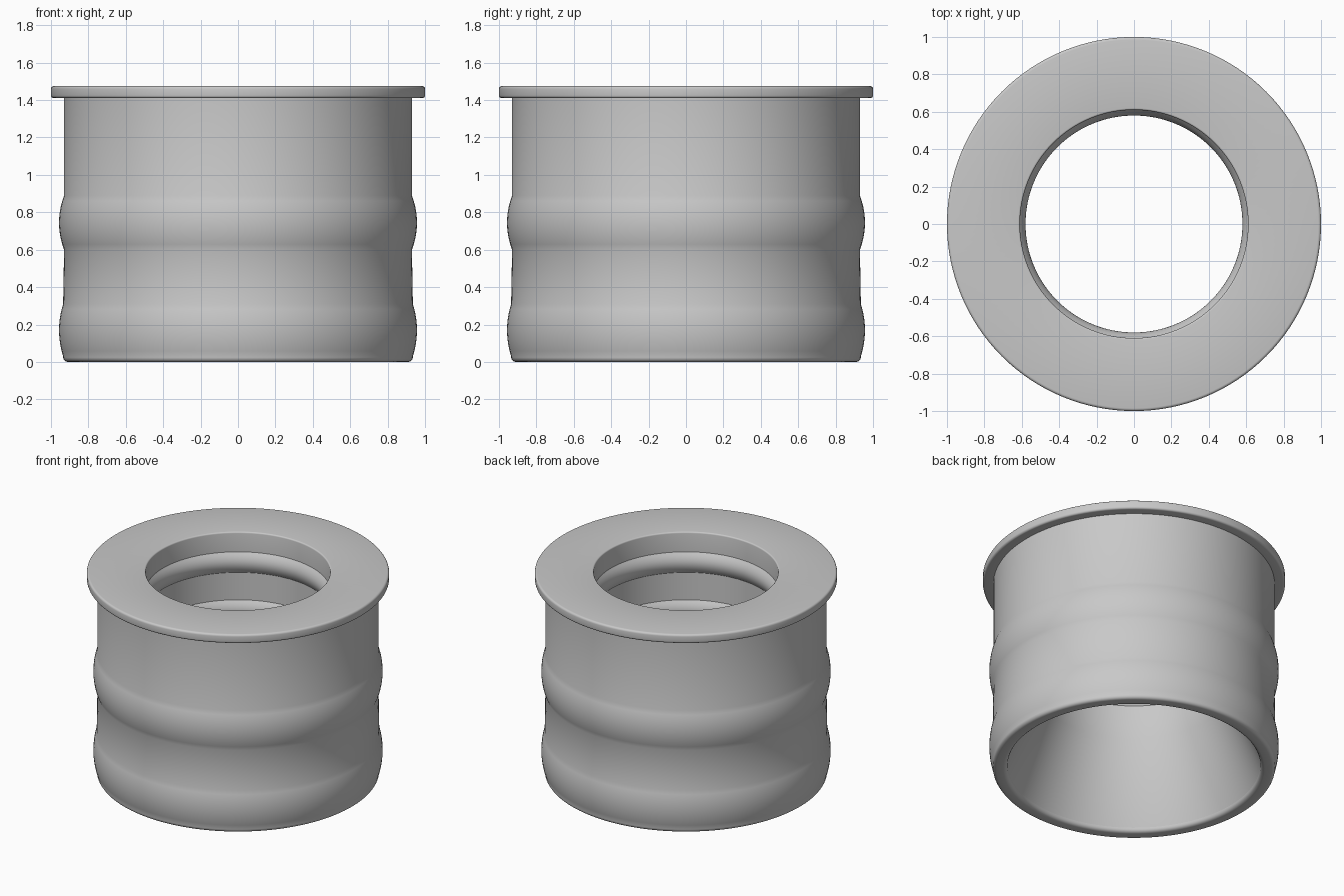
import bpy, bmesh, math

if "Cube" in bpy.data.objects:
    bpy.data.objects.remove(bpy.data.objects["Cube"], do_unlink=True)

SEGMENTS = 128

grey = bpy.data.materials.new("grey_rubber")
grey.use_nodes = True
colour = (0.58, 0.58, 0.58, 1)
grey.diffuse_color = colour
grey.node_tree.nodes["Principled BSDF"].inputs["Base Color"].default_value = colour


def bulge(radius, swell, z_from, z_to, steps=10):
    """Arc-like swelling of a wall between two heights."""
    points = []
    for i in range(steps + 1):
        t = i / steps
        points.append((radius + swell * 4 * t * (1 - t), z_from + (z_to - z_from) * t))
    return points


def fillet(cx, cz, size, start, end, steps=4):
    """Quarter-round corner, angles in degrees."""
    points = []
    for i in range(steps + 1):
        a = math.radians(start + (end - start) * i / steps)
        points.append((cx + size * math.cos(a), cz + size * math.sin(a)))
    return points


def lathe(name, profile):
    """Revolve a closed profile of (radius, height) around z."""
    bm = bmesh.new()
    rings = []
    for r, z in profile:
        ring = []
        for i in range(SEGMENTS):
            a = 2 * math.pi * i / SEGMENTS
            ring.append(bm.verts.new((r * math.cos(a), r * math.sin(a), z)))
        rings.append(ring)
    for k, low in enumerate(rings):
        high = rings[(k + 1) % len(rings)]
        for i in range(SEGMENTS):
            j = (i + 1) % SEGMENTS
            bm.faces.new((low[i], low[j], high[j], high[i]))
    bmesh.ops.recalc_face_normals(bm, faces=bm.faces)
    mesh = bpy.data.meshes.new(name)
    bm.to_mesh(mesh)
    bm.free()
    obj = bpy.data.objects.new(name, mesh)
    bpy.context.collection.objects.link(obj)
    mesh.materials.append(grey)
    bpy.ops.object.select_all(action="DESELECT")
    obj.select_set(True)
    bpy.context.view_layer.objects.active = obj
    bpy.ops.object.shade_smooth_by_angle(angle=math.radians(28))
    return obj


# Outer wall: rounded foot and two swellings
profile = fillet(0.91, 0.025, 0.025, -90, 0)
profile += bulge(0.935, 0.022, 0.03, 0.31)
profile += bulge(0.93, 0.027, 0.6, 0.89)

# Flange with rounded edge
profile += [(0.93, 1.41)]
profile += fillet(0.985, 1.425, 0.015, -90, 0)
profile += fillet(0.985, 1.46, 0.015, 0, 90)

# Bore with two inward ridges
profile += fillet(0.62, 1.465, 0.01, 90, 180)
profile += bulge(0.61, -0.03, 1.33, 1.18)
profile += bulge(0.61, -0.03, 0.98, 0.83)

# Flared mouth down to the foot
profile += [(0.61, 0.58), (0.835, 0.03)]
profile += fillet(0.865, 0.03, 0.03, 180, 270)

lathe("sleeve_body", profile)
